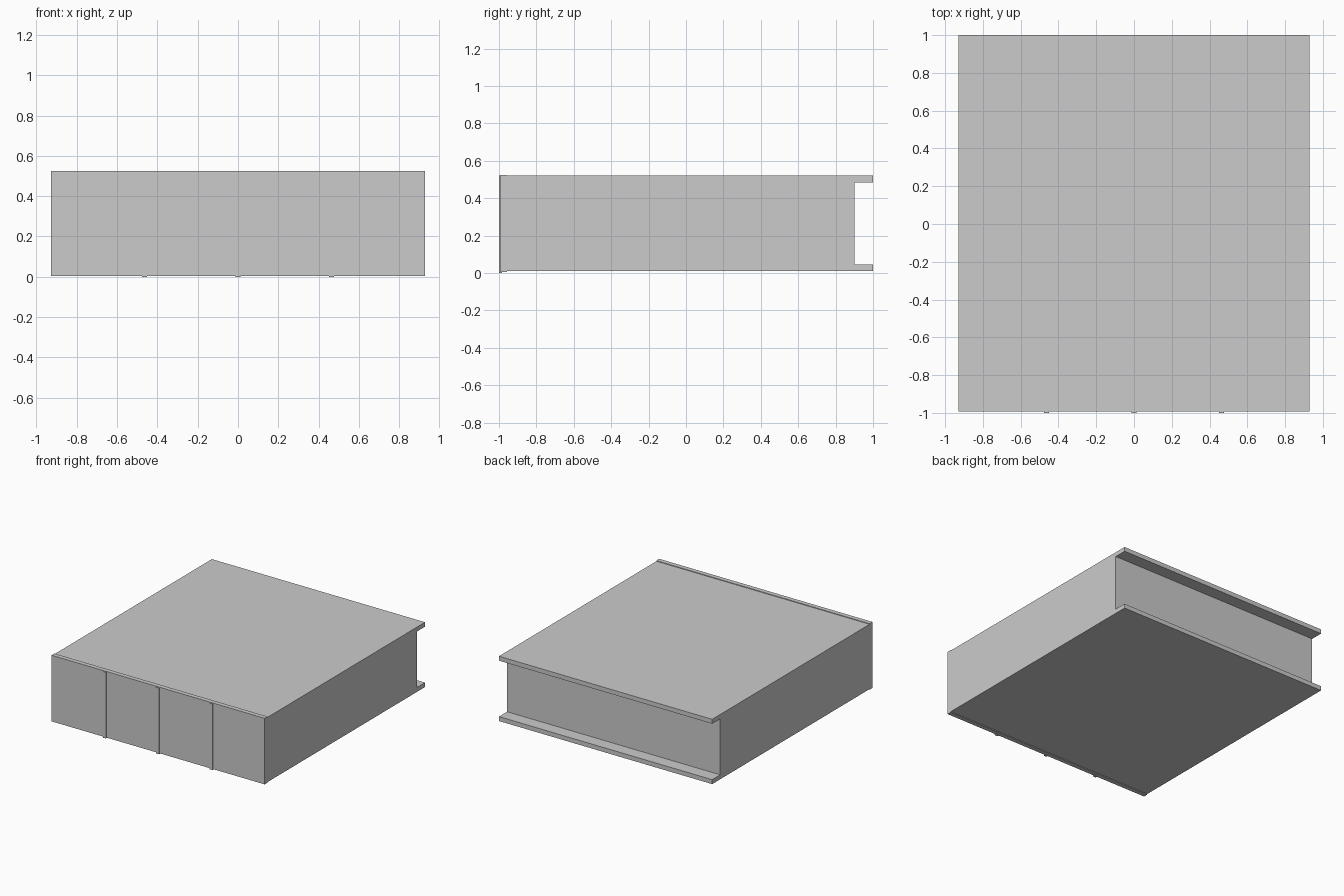
import bpy
import bmesh

if "Cube" in bpy.data.objects:
    bpy.data.objects.remove(bpy.data.objects["Cube"])


def box(name, x, y, z):
    """Flat-faced box spanning the given (min, max) ranges."""
    bm = bmesh.new()
    bmesh.ops.create_cube(bm, size=1)
    for v in bm.verts:
        v.co = [r[0] if c < 0 else r[1] for c, r in zip(v.co, (x, y, z))]
    mesh = bpy.data.meshes.new(name)
    bm.to_mesh(mesh)
    bm.free()
    ob = bpy.data.objects.new(name, mesh)
    bpy.context.collection.objects.link(ob)
    return ob


W = 0.928           # half width
FRONT = -0.957      # back of the front panel
full = (-W, W)

# Carcass with overhanging top and bottom boards at the back
box("bottom_board", full, (FRONT, 1.0), (0.01, 0.045))
box("cabinet_body", full, (FRONT, 0.9), (0.045, 0.485))
box("top_board", full, (FRONT, 1.0), (0.485, 0.52))

# Front panel, slightly taller than the carcass
box("front_panel", full, (-0.993, FRONT), (0.005, 0.525))

# Thin strips dividing the front into four
for i in (-1, 0, 1):
    cx = i * W / 2
    box(f"front_strip_{i + 2}", (cx - 0.013, cx + 0.013), (-1.0, -0.993), (0.0, 0.52))
    # strip foot wrapping just under the front panel
    box(f"strip_foot_{i + 2}", (cx - 0.013, cx + 0.013), (-0.993, -0.985), (0.0, 0.005))
